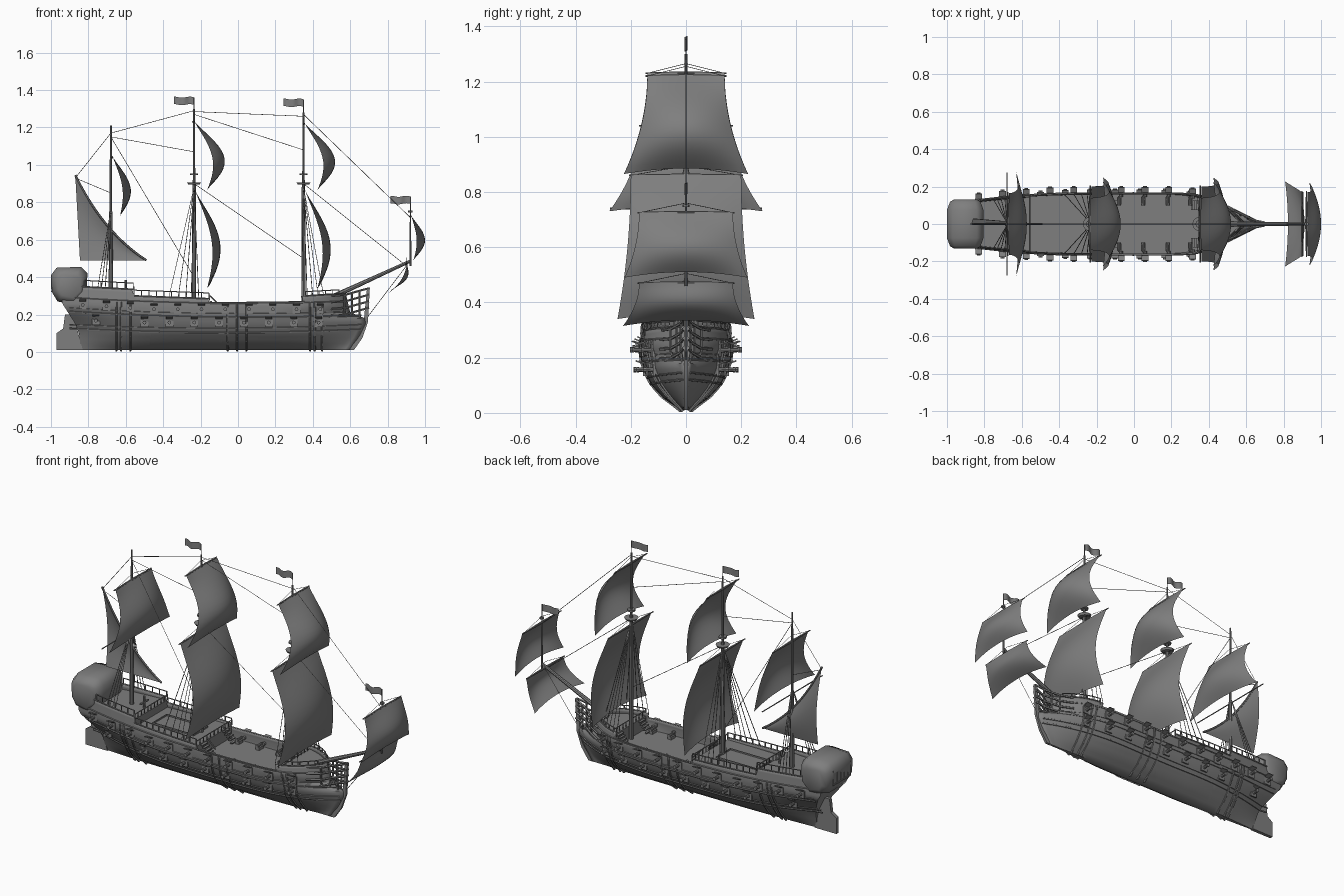
import bpy, bmesh, math
from mathutils import Vector, Matrix

cube = bpy.data.objects.get("Cube")
if cube:
    bpy.data.objects.remove(cube)

grey = bpy.data.materials.new("weathered_grey")
grey.use_nodes = True
grey.diffuse_color = (0.21, 0.21, 0.21, 1)
grey.node_tree.nodes["Principled BSDF"].inputs["Base Color"].default_value = (0.21, 0.21, 0.21, 1)


def finish(bm, name, angle=35):
    bmesh.ops.recalc_face_normals(bm, faces=bm.faces)
    me = bpy.data.meshes.new(name)
    bm.to_mesh(me)
    bm.free()
    me.materials.append(grey)
    ob = bpy.data.objects.new(name, me)
    bpy.context.collection.objects.link(ob)
    bpy.ops.object.select_all(action='DESELECT')
    ob.select_set(True)
    bpy.context.view_layer.objects.active = ob
    bpy.ops.object.shade_smooth_by_angle(angle=math.radians(angle))
    return ob


def box(bm, c, size, rx=0):
    m = Matrix.Translation(c) @ Matrix.Rotation(rx, 4, 'X') @ Matrix.Diagonal((*size, 1))
    bmesh.ops.create_cube(bm, size=1, matrix=m)


def rod(bm, a, b, r, r2=None, n=8):
    a, b = Vector(a), Vector(b)
    m = Matrix.Translation((a + b) / 2) @ (b - a).to_track_quat('Z', 'Y').to_matrix().to_4x4()
    bmesh.ops.create_cone(bm, cap_ends=True, segments=n, radius1=r, radius2=r if r2 is None else r2,
                          depth=(b - a).length, matrix=m)


def path(bm, pts, r, n=5):
    for a, b in zip(pts, pts[1:]):
        rod(bm, a, b, r, n=n)


def grid(bm, rows):
    vs = [[bm.verts.new(p) for p in row] for row in rows]
    for a, b in zip(vs, vs[1:]):
        for i in range(len(a) - 1):
            bm.faces.new((a[i], a[i + 1], b[i + 1], b[i]))
    return vs


def prism(bm, outline, thick):
    f = bm.faces.new([bm.verts.new((x, -thick / 2, z)) for x, z in outline])
    ext = bmesh.ops.extrude_face_region(bm, geom=[f])
    bmesh.ops.translate(bm, vec=(0, thick, 0), verts=[v for v in ext['geom'] if isinstance(v, bmesh.types.BMVert)])


def interp(table, t):
    for (a, fa), (b, fb) in zip(table, table[1:]):
        if t <= b:
            return fa + (fb - fa) * max(0, (t - a) / (b - a))
    return table[-1][1]


# Hull lines: section, bow and stern outlines, stepped sheer
SECTION = [(.01, .018), (.05, .078), (.1, .125), (.15, .15), (.2, .165), (.25, .166), (.36, .152)]
BOW = [(.01, .60), (.08, .65), (.15, .685), (.18, .68), (.21, .60), (.34, .57)]
STERN = [(.01, -.84), (.1, -.85), (.15, -.87), (.26, -.94), (.36, -.95)]
SHEER = [(-.95, .355), (-.56, .335), (-.555, .30), (-.155, .285), (-.15, .262), (.355, .268), (.36, .298), (.6, .315)]


def half(x, z):
    w = interp(SECTION, z)
    if x > .1:
        t = min(1, (x - .1) / (interp(BOW, z) - .1))
        return max(.006, w * (1 - t ** interp([(.01, 2.2), (.19, 2.6), (.24, 4)], z)))
    if x < -.3:
        t = min(1, (-.3 - x) / (-.3 - interp(STERN, z)))
        return w * (1 - interp([(.01, .9), (.12, .75), (.24, .3)], z) * t * t)
    return w


stations = sorted([-.95 + 1.55 * i / 50 for i in range(51)] + [-.56, -.555, -.155, -.15, .355, .36])
bm = bmesh.new()
rows = []
for x0 in stations:
    s, top, side = (x0 + .95) / 1.55, interp(SHEER, x0), []
    for k in range(19):
        z = .01 + (top - .01) * k / 18
        lo, hi = interp(STERN, z), interp(BOW, z)
        x = lo + (hi - lo) * s
        side.append((x, half(x, z), z))
    rows.append([(x, -y, z) for x, y, z in reversed(side)] + side)
ends = grid(bm, rows)
bm.faces.new(ends[0])
hull = finish(bm, "hull", 40)
hull.modifiers.new("planking", 'SOLIDIFY').thickness = .006

# Decks and the bulkheads between them
bm = bmesh.new()
for a, b, z in [(-.94, -.556, .318), (-.556, -.152, .275), (-.152, .358, .205), (.358, .575, .28)]:
    grid(bm, [[(x, -half(x, z) + .003, z), (x, half(x, z) - .003, z)]
              for x in [a + (b - a) * i / 14 for i in range(15)]])
for x, lo, hi in [(-.556, .275, .318), (-.152, .205, .275), (.358, .205, .28)]:
    grid(bm, [[(x, -half(x, z) + .004, z), (x, half(x, z) - .004, z)] for z in (lo, hi)])
finish(bm, "decks")

# Wales, cap rails and balustrades following the hull side
def strake(bm, x0, x1, za, zb, r, n=20):
    for s in (-1, 1):
        pts = []
        for i in range(n + 1):
            x = x0 + (x1 - x0) * i / n
            z = za + (zb - za) * i / n - .02 * (1 - (2 * i / n - 1) ** 2) * (abs(x1 - x0) > 1)
            pts.append((x, s * (half(x, z) + .001), z))
        path(bm, pts, r)


bm = bmesh.new()
for za, zb, r in [(.125, .12, .005), (.145, .145, .004), (.215, .195, .005), (.235, .215, .003), (.29, .27, .004)]:
    strake(bm, -.9, .57 if zb > .2 else .66, za, zb, r, 36)
for x0, x1, za, zb in [(-.94, -.56, .355, .335), (-.555, -.155, .30, .285), (-.15, .355, .262, .268), (.36, .565, .3, .313)]:
    strake(bm, x0, x1, za, zb, .004, 12)
finish(bm, "wales")

bm = bmesh.new()
for x0, x1, za, zb, h in [(-.82, -.56, .35, .335, .032), (-.555, -.155, .30, .285, .03), (.36, .54, .3, .31, .022)]:
    strake(bm, x0, x1, za + h, zb + h, .003, 12)
    n = round((x1 - x0) / .04)
    for i in range(n + 1):
        x, z = x0 + (x1 - x0) * i / n, za + (zb - za) * i / n
        for s in (-1, 1):
            box(bm, (x, s * half(x, z), z + h / 2), (.005, .005, h))
for x, z in [(-.556, .318), (-.152, .275), (.362, .28)]:
    w = half(x, z)
    rod(bm, (x, -w, z + .03), (x, w, z + .03), .003, n=5)
    for i in range(11):
        box(bm, (x, w * (i / 5 - 1), z + .015), (.004, .004, .03))
finish(bm, "balustrades")

# Vertical riders on the hull side
bm = bmesh.new()
for x in (-.65, -.625, -.575, -.055, -.005, .045, .385, .41, .45):
    for s in (-1, 1):
        path(bm, [(x, s * (half(x, z) + .001), z) for z in [.006 + i * .026 for i in range(11)]], .006)
finish(bm, "riders")

# Guns with port frames and raised lids
bm = bmesh.new()
upper = [(-.83 + .127 * i, .25 - .008 * min(i, 3)) for i in range(11)]
lower = [(-.76, .165)] + [(-.5 + .133 * i, .155) for i in range(8)]
for x, z in upper + lower:
    y = half(x, z)
    for s in (-1, 1):
        box(bm, (x, s * y, z), (.042, .008, .042))
        box(bm, (x, s * (y + .016), z + .028), (.036, .032, .005), s * .35)
        rod(bm, (x, s * (y - .02), z), (x, s * (y + .034), z + .002), .010, .007)
        rod(bm, (x, s * (y + .030), z + .002), (x, s * (y + .038), z + .002), .010)
finish(bm, "guns")

# Deck guns, hatch, stairs and capstan
bm = bmesh.new()
for x in (-.08, .05, .18, .30):
    for s in (-1, 1):
        box(bm, (x, s * .125, .213), (.024, .04, .016))
        rod(bm, (x, s * .1, .228), (x, s * .15, .228), .009, .006)
for s in (-1, 1):
    box(bm, (-.37, s * .063, .278), (.26, .005, .01))
    box(bm, (-.37 + s * .13, 0, .278), (.005, .131, .01))
    for i in range(5):
        box(bm, (-.145 + .012 * i, s * .1, .268 - .013 * i), (.014, .05, .006))
        box(bm, (.35 - .01 * i, s * .1, .27 - .013 * i), (.012, .05, .006))
    rod(bm, (-.15, s * .075, .30), (-.09, s * .075, .24), .004)
rod(bm, (-.6, 0, .318), (-.6, 0, .385), .007)
box(bm, (-.6, 0, .35), (.01, .07, .008))
finish(bm, "deck_fittings")

# Beakhead, stem post and rudder
bm = bmesh.new()
prism(bm, [(.595, .01), (.62, .01), (.665, .075), (.695, .16), (.705, .345), (.69, .345), (.675, .19), (.64, .08)], .014)
for za, zb in [(.195, .235), (.23, .27), (.265, .305), (.30, .34)]:
    for s in (-1, 1):
        path(bm, [(.5, s * (half(.5, za) + .003), za), (.57, s * .055, za + .004),
                  (.64, s * .02, (za + zb) / 2 + .004), (.7, s * .008, zb)], .006)
for x, y, z in [(.57, .055, .305), (.61, .033, .315), (.65, .018, .325)]:
    for s in (-1, 1):
        path(bm, [(x, s * y * .6, .17), (x, s * y, .22), (x, s * y, z)], .005)
finish(bm, "beakhead")
bm = bmesh.new()
prism(bm, [(-.97, .01), (-.97, .1), (-.935, .125), (-.925, .2), (-.88, .2), (-.83, .01)], .02)
finish(bm, "rudder")

# Rounded stern cabin with windows
bm = bmesh.new()
outline = [(-1, .41), (-.97, .45), (-.84, .455), (-.805, .42), (-.81, .31), (-.87, .25), (-.965, .27), (-.995, .32)]
rings = []
for y, k in [(-.132, .62), (-.118, .84), (-.075, 1), (.075, 1), (.118, .84), (.132, .62)]:
    rings.append([bm.verts.new((-.9 + (x + .9) * k, y, .355 + (z - .355) * k)) for x, z in outline])
for a, b in zip(rings, rings[1:]):
    for i in range(8):
        bm.faces.new((a[i], a[(i + 1) % 8], b[(i + 1) % 8], b[i]))
bm.faces.new(rings[0])
bm.faces.new(rings[-1])
finish(bm, "stern_cabin", 50)
bm = bmesh.new()
for i in range(5):
    box(bm, (-.996, -.066 + .033 * i, .365), (.006, .022, .065))
for z in (.325, .405):
    box(bm, (-.994, 0, z), (.01, .16, .008))
finish(bm, "stern_windows")

# Masts, tops and bowsprit
bm = bmesh.new()
for x, lo, mid, hi in [(-.68, .3, .75, 1.21), (-.235, .2, .92, 1.3), (.35, .2, .92, 1.28)]:
    rod(bm, (x, 0, lo), (x, 0, mid), .012, .009)
    rod(bm, (x, 0, mid - .06), (x, 0, hi), .007, .005)
for x in (-.235, .35):
    rod(bm, (x, 0, .895), (x, 0, .907), .03, .038, 12)
    rod(bm, (x, 0, .945), (x, 0, .955), .022, n=8)
rod(bm, (.5, 0, .292), (.92, 0, .485), .014, .008)
rod(bm, (.922, 0, .46), (.922, 0, .83), .005, .003)
rod(bm, (.922, 0, .745), (.922, 0, .755), .012)
for x, z in [(-.235, 1.29), (.35, 1.28)]:
    rod(bm, (x, 0, z), (x, 0, z + .07), .002)
finish(bm, "masts")

# Square sails: top x, top z, bottom x, bottom z, widths, bulge at edge and centre
yards = bmesh.new()
SAILS = {
    "main_topsail": (-.232, 1.23, -.165, .865, .14, .225, .06, .115),
    "main_course": (-.228, .86, -.165, .34, .20, .248, .055, .09),
    "fore_topsail": (.358, 1.22, .425, .865, .14, .225, .06, .115),
    "fore_course": (.36, .86, .425, .34, .20, .248, .055, .09),
    "mizzen_topsail": (-.668, 1.04, -.63, .73, .165, .278, .03, .065),
    "sprit_topsail": (.928, .725, .938, .49, .17, .222, .022, .058),
    "spritsail": (.905, .47, .808, .315, .17, .228, .02, .042),
}
for name, (xt, zt, xb, zb, wt, wb, be, bc) in SAILS.items():
    bm = bmesh.new()
    rows = []
    for j in range(15):
        v, row = j / 14, []
        for i in range(17):
            u = i / 8 - 1
            mid = 1 - u * u
            belly = math.sin(math.pi * v ** 1.1) * (be + (bc - be) * mid) + .015 * v * mid
            row.append((xt + (xb - xt) * v + belly, u * (wt + (wb - wt) * v * v), zt + (zb - zt) * v + .02 * v * v * mid))
        rows.append(row)
    grid(bm, rows)
    finish(bm, name, 60)
    for s in (-1, 1):
        rod(yards, (xt - .006, 0, zt), (xt - .006, s * (wt + .006), zt), .007, .003)
        rod(yards, (xt - .006, 0, zt + .035), (xt - .006, s * wt, zt), .0012, n=4)
rod(yards, (-.68, -.275, .74), (-.68, .275, .74), .003)

# Lateen sail on its sagging yard
bm = bmesh.new()
rows = []
for j in range(13):
    v = j / 12
    sag = .04 * 4 * v * (1 - v)
    head = Vector((-.87 + .38 * v - sag * .5, 0, .945 - .455 * v - sag))
    foot = Vector((-.845 + .355 * v, 0, .49))
    rows.append([head.lerp(foot, k / 8) + Vector((0, .03 * math.sin(math.pi * k / 8) * (1 - v), 0)) for k in range(9)])
grid(bm, rows)
finish(bm, "lateen_sail", 60)
path(yards, [r[0] for r in rows], .006, 6)
finish(yards, "yards")

# Waving flags
bm = bmesh.new()
for x, z in [(-.237, 1.342), (.348, 1.332), (.92, .812)]:
    grid(bm, [[(x - .0105 * i, .006 * math.sin(i * .9), z + h + .003 * math.sin(i * .8)) for i in range(11)] for h in (-.02, .02)])
finish(bm, "flags", 60)

# Stays and shrouds
bm = bmesh.new()
M, F, Z = -.235, .35, -.68
for x0, z0, x1, z1 in [(M, 1.29, Z, 1.17), (M, 1.285, F, 1.26), (M, 1.27, F, 1.08), (Z, 1.15, M, 1.07),
                       (Z, 1.15, M, .40), (M, .9, F, .5), (F, 1.27, .92, .72), (F, .9, .9, .46),
                       (Z, 1.17, -.87, .93), (.9, .46, .68, .17), (-.87, .93, Z, .85)]:
    rod(bm, (x0, 0, z0), (x1, 0, z1), .0015, n=4)
for x, z, feet, base in [(M, .88, (-.37, -.32, -.28, -.25, -.21), .29), (F, .88, (.34, .37, .40, .43, .46), .29),
                         (Z, .76, (-.75, -.73, -.71, -.69), .34)]:
    for f in feet:
        for s in (-1, 1):
            rod(bm, (x, s * .008, z), (f, s * (half(f, base) - .004), base), .002, n=4)
finish(bm, "rigging")
